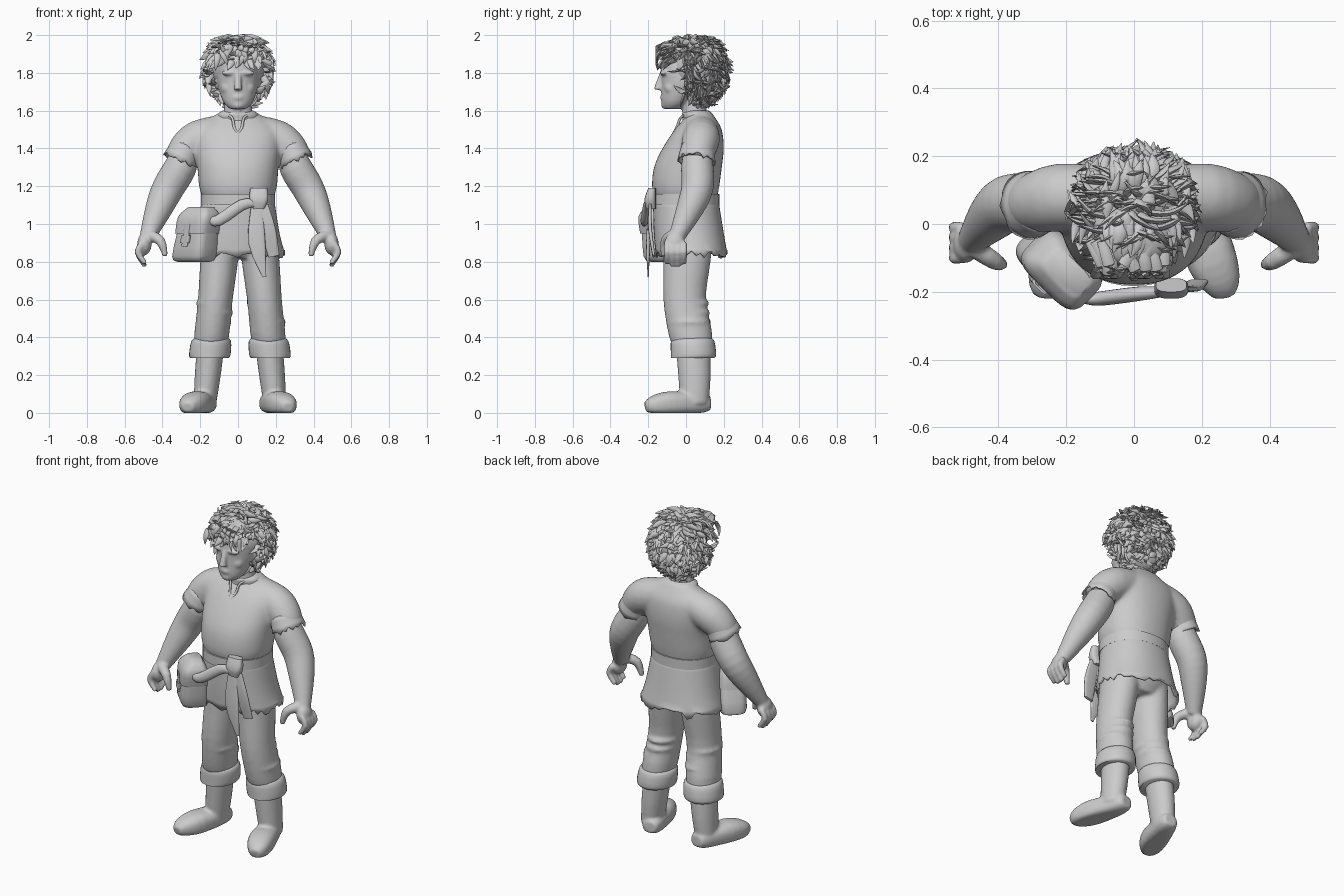
import bpy, bmesh, math, random
from mathutils import Vector, Matrix

random.seed(7)
cube = bpy.data.objects.get("Cube")
if cube:
    bpy.data.objects.remove(cube, do_unlink=True)

grey = bpy.data.materials.new("plain grey")
grey.use_nodes = True
colour = (0.6, 0.6, 0.6, 1)
grey.diffuse_color = colour
grey.node_tree.nodes["Principled BSDF"].inputs["Base Color"].default_value = colour


def resample(rings, steps=3):
    """Run a smooth curve through a few rings."""
    rings = [Vector(r) for r in rings]
    dense = []
    for i in range(len(rings) - 1):
        a, b = rings[i], rings[i + 1]
        start = (b - rings[max(i - 1, 0)]) / 2
        end = (rings[min(i + 2, len(rings) - 1)] - a) / 2
        for k in range(steps):
            t = k / steps
            blend = t * t * (3 - 2 * t)
            dense.append(a.lerp(b, blend) + start * t * (1 - t) ** 2 - end * t * t * (1 - t))
    return dense + [rings[-1]]


def loft(bm, rings, seg, power=2, follow=False, caps=True, jag=0):
    """Skin elliptical rings (x, y, z, rx, ry); follow turns them along the path."""
    rings = resample(rings)
    centres = [Vector(r[:3]) for r in rings]
    last = len(rings) - 1
    loops = []
    for i, ring in enumerate(rings):
        along = Vector((0, 0, 1))
        if follow:
            along = (centres[min(i + 1, last)] - centres[max(i - 1, 0)]).normalized()
        ref = Vector((0, 0, 1)) if abs(along.y) > 0.8 else Vector((0, 1, 0))
        side = ref.cross(along).normalized()
        up = along.cross(side)
        loop = []
        for k in range(seg):
            angle = math.tau * k / seg
            c, s = math.cos(angle), math.sin(angle)
            c = math.copysign(abs(c) ** (2 / power), c)
            s = math.copysign(abs(s) ** (2 / power), s)
            point = centres[i] + side * c * ring[3] + up * s * ring[4]
            if i == last:
                point += along * random.uniform(-jag, jag)
            loop.append(bm.verts.new(point))
        loops.append(loop)
    for low, high in zip(loops, loops[1:]):
        for k in range(seg):
            n = (k + 1) % seg
            bm.faces.new((low[k], low[n], high[n], high[k]))
    if caps:
        bm.faces.new(loops[0][::-1])
        bm.faces.new(loops[-1])


def stack(bm, levels, axis=lambda z: 0, seg=32, **options):
    """Level rings given as (height, half width, front, back)."""
    rings = [(axis(z), (front + back) / 2, z, width, (back - front) / 2)
             for z, width, front, back in levels]
    loft(bm, rings, seg, **options)


def tube(bm, points, mirror=1, flat=1, seg=16, **options):
    """Tube along points given as (x, y, z, radius)."""
    rings = [(x * mirror, y, z, r, r * flat) for x, y, z, r in points]
    loft(bm, rings, seg, follow=True, **options)


def ball(bm, centre, size):
    matrix = Matrix.Translation(centre) @ Matrix.Diagonal((*size, 1))
    bmesh.ops.create_icosphere(bm, subdivisions=3, radius=1, matrix=matrix)


def finish(bm, name, voxel=0, thick=0, passes=4):
    bmesh.ops.recalc_face_normals(bm, faces=bm.faces[:])
    mesh = bpy.data.meshes.new(name)
    bm.to_mesh(mesh)
    bm.free()
    mesh.materials.append(grey)
    for polygon in mesh.polygons:
        polygon.use_smooth = True
    mesh.set_sharp_from_angle(angle=math.radians(50))
    obj = bpy.data.objects.new(name, mesh)
    bpy.context.collection.objects.link(obj)
    if thick:
        obj.modifiers.new("thickness", 'SOLIDIFY').thickness = thick
    if voxel:
        blend = obj.modifiers.new("blend", 'REMESH')
        blend.mode, blend.voxel_size, blend.use_smooth_shade = 'VOXEL', voxel, True
        soften = obj.modifiers.new("soften", 'SMOOTH')
        soften.factor, soften.iterations = 0.5, passes


sides = ((1, "left"), (-1, "right"))

# Head, face and neck
bm = bmesh.new()
stack(bm, [(1.61, .045, -.12, -.02), (1.65, .08, -.13, .03), (1.75, .11, -.13, .12),
           (1.85, .11, -.13, .16), (1.93, .08, -.08, .13)])
stack(bm, [(1.5, .1, -.02, .14), (1.6, .075, -.02, .11), (1.7, .07, -.02, .1)])
tube(bm, [(0, -.12, 1.8, .018), (0, -.14, 1.75, .018), (0, -.148, 1.71, .023)])
ball(bm, (0, -.122, 1.67), (.03, .016, .016))
ball(bm, (0, -.112, 1.63), (.03, .02, .02))
for s, side in sides:
    ball(bm, (s * .045, -.118, 1.8), (.045, .02, .014))
    ball(bm, (s * .05, -.075, 1.72), (.04, .04, .04))
    ball(bm, (s * .11, .02, 1.75), (.015, .03, .04))
finish(bm, "head", voxel=.007, passes=6)

# Hair: a cap under many tapered locks
bm = bmesh.new()
ball(bm, (0, .06, 1.83), (.15, .15, .145))
ball(bm, (0, .085, 1.71), (.11, .09, .1))
ball(bm, (0, -.01, 1.92), (.12, .12, .05))
centre, size = Vector((0, .045, 1.81)), Vector((.155, .155, .178))
count = 0
while count < 460:
    normal = Vector([random.gauss(0, 1) for axis in "xyz"]).normalized()
    root = centre + normal * size
    if root.z < 1.88 and root.y < (0 if root.z > 1.68 else .06):
        continue
    count += 1
    if root.z < 1.75:
        root.x *= .85
    wild = Vector([random.uniform(-1, 1) for axis in "xyz"])
    flow = Vector((normal.x / 2, normal.y / 2, -1)) + wild
    flow = (flow - normal * flow.dot(normal)).normalized()
    curl = flow.cross(normal) * random.uniform(-.06, .06)
    length, radius = random.uniform(.05, .1), random.uniform(.012, .022)
    lock = []
    for step, taper in enumerate((1, 1, .8, .1)):
        t = step / 3
        point = root + normal * (.04 * math.sqrt(t) - .015) + flow * length * t + curl * t * t
        lock.append((point.x, point.y, min(point.z, 1.985), radius * taper))
    tube(bm, lock, flat=.5, seg=6)
# Loose fringe swept over the forehead
for k in range(16):
    x, sweep = random.uniform(-.11, .11), random.uniform(-.05, .05)
    high, drop = random.uniform(1.91, 1.96), random.uniform(.03, .1)
    tube(bm, [(x - sweep, -.05, high, .015), (x, -.12, high, .018),
              (x + sweep / 2, -.155, high - drop / 2, .016), (x + sweep, -.15, high - drop, .002)],
         flat=.5, seg=6)
finish(bm, "hair")

# Tunic body with blended shoulders, bloused over the belt
bm = bmesh.new()
stack(bm, [(1.12, .18, -.16, .16), (1.19, .205, -.18, .175), (1.3, .215, -.17, .19), (1.4, .225, -.125, .2),
           (1.5, .22, -.06, .19), (1.57, .13, 0, .15), (1.6, .085, .01, .13)], power=2.2)
for s, side in sides:
    tube(bm, [(.08, .08, 1.49, .09), (.21, .08, 1.45, .1), (.28, .065, 1.39, .093), (.305, .058, 1.34, .082)],
         s, seg=24)
finish(bm, "tunic_body", voxel=.011, passes=14)

# Torn sleeve hems
for s, side in sides:
    bm = bmesh.new()
    tube(bm, [(.27, .065, 1.41, .082), (.31, .055, 1.33, .094)], s, flat=1.08, seg=30, caps=False, jag=.016)
    finish(bm, side + "_sleeve_hem", thick=.008)

# Torn skirt, from the belt down
bm = bmesh.new()
stack(bm, [(1.14, .19, -.175, .17), (.95, .22, -.17, .2), (.84, .25, -.16, .22)],
      seg=56, power=2.2, caps=False, jag=.022)
finish(bm, "tunic_skirt", thick=.012)

# Neckline and its notch
bm = bmesh.new()
stack(bm, [(1.56, .11, -.02, .14), (1.585, .105, -.02, .135), (1.6, .08, 0, .12)])
for s, side in sides:
    tube(bm, [(.05, -.01, 1.575, .006), (.03, -.03, 1.56, .007), (.02, -.05, 1.51, .007),
              (0, -.07, 1.475, .006)], s)
finish(bm, "neckline")

# Arms and hands
for s, side in sides:
    bm = bmesh.new()
    tube(bm, [(.27, .06, 1.4, .07), (.305, .06, 1.3, .086), (.37, .06, 1.19, .085), (.42, .02, 1.08, .072),
              (.48, -.05, .93, .042)], s, seg=24)
    ball(bm, (s * .495, -.06, .895), (.038, .055, .06))
    for k in range(4):
        y = -.1 + k * .03
        tip = .79 if k in (0, 3) else .775
        tube(bm, [(.505, y, .9, .017), (.53, y, .85, .018), (.49, y, tip, .013)], s)
    tube(bm, [(.47, -.07, .94, .03), (.41, -.11, .91, .026), (.385, -.12, .83, .014)], s)
    finish(bm, side + "_arm", voxel=.008)


def leg_axis(s):
    """Centre line of a leg, spreading towards the ground."""
    return lambda z: .01 + s * (.19 - .1 * z)


# Breeches with soft uneven folds round the knees
bm = bmesh.new()
stack(bm, [(1.02, .18, -.14, .16), (.9, .2, -.14, .16), (.82, .13, -.1, .12)])
for s, side in sides:
    axis = leg_axis(s)
    stack(bm, [(1, .1, -.12, .15), (.8, .1, -.12, .13), (.6, .092, -.12, .105), (.45, .093, -.1, .135),
               (.37, .09, -.08, .14)], axis)
    for k in range(4):
        z = .43 + .05 * k
        ball(bm, (axis(z) + random.uniform(-.01, .01), .06 - .1 * z + random.uniform(-.01, .01), z),
             (.092, .113, .035))
finish(bm, "breeches", voxel=.01, passes=8)

# Turned cuffs and boots
for s, side in sides:
    bm = bmesh.new()
    stack(bm, [(.29, .102, -.08, .15), (.31, .11, -.08, .16), (.38, .105, -.08, .15), (.4, .08, -.06, .13)],
          leg_axis(s))
    finish(bm, side + "_cuff")
    bm = bmesh.new()
    stack(bm, [(.05, .06, -.03, .12), (.18, .068, -.04, .13), (.31, .072, -.05, .13)], leg_axis(s))
    tube(bm, [(.16, .13, .05, .04), (.17, .08, .05, .06), (.22, -.08, .05, .076), (.255, -.17, .04, .06),
              (.265, -.215, .03, .03)], s, flat=.85, seg=24, power=2.5)
    for vert in bm.verts:
        vert.co.z = max(vert.co.z, 0)
    finish(bm, side + "_boot", voxel=.009)

# Belt, knot, hanging tails and sagging sash
bm = bmesh.new()
stack(bm, [(1.1, .197, -.183, .177), (1.16, .197, -.183, .177)], seg=40, power=2.2)
finish(bm, "belt")
bm = bmesh.new()
stack(bm, [(1.08, .03, -.21, -.16), (1.13, .05, -.22, -.16), (1.19, .045, -.2, -.16)],
      lambda z: .11, power=3)
finish(bm, "belt_knot")
bm = bmesh.new()
tube(bm, [(.1, -.19, 1.1, .03), (.1, -.2, .9, .045), (.14, -.2, .72, .01)], flat=.25, power=3)
tube(bm, [(.13, -.19, 1.1, .03), (.16, -.19, .97, .04), (.19, -.17, .83, .03)], flat=.25, power=3)
finish(bm, "sash_tails")
bm = bmesh.new()
tube(bm, [(.09, -.2, 1.11, .02), (.02, -.205, 1.1, .03), (-.1, -.22, 1.02, .03), (-.15, -.22, 1.02, .02)],
     flat=.7)
finish(bm, "sash_loop")

# Hip bag with flap and strap, leaning inwards at the top
turn = Matrix.Translation((-.215, -.125, 0)) @ Matrix.Rotation(-math.pi / 4, 4, 'Z')
bag = {
    "bag_body": [(.8, .09, -.05, .05), (.83, .115, -.08, .08), (1, .1, -.07, .07), (1.07, .08, -.05, .05)],
    "bag_flap": [(.95, .112, -.085, .08), (1.04, .11, -.08, .07), (1.09, .07, -.04, .04)],
    "bag_strap": [(.88, .02, -.09, -.07), (1, .02, -.09, -.07)],
    "bag_buckle": [(.9, .03, -.095, -.07), (.94, .03, -.095, -.07)],
}
for name, levels in bag.items():
    bm = bmesh.new()
    stack(bm, levels, lambda z: .2 * (z - .95), power=4)
    bm.transform(turn)
    finish(bm, name)
